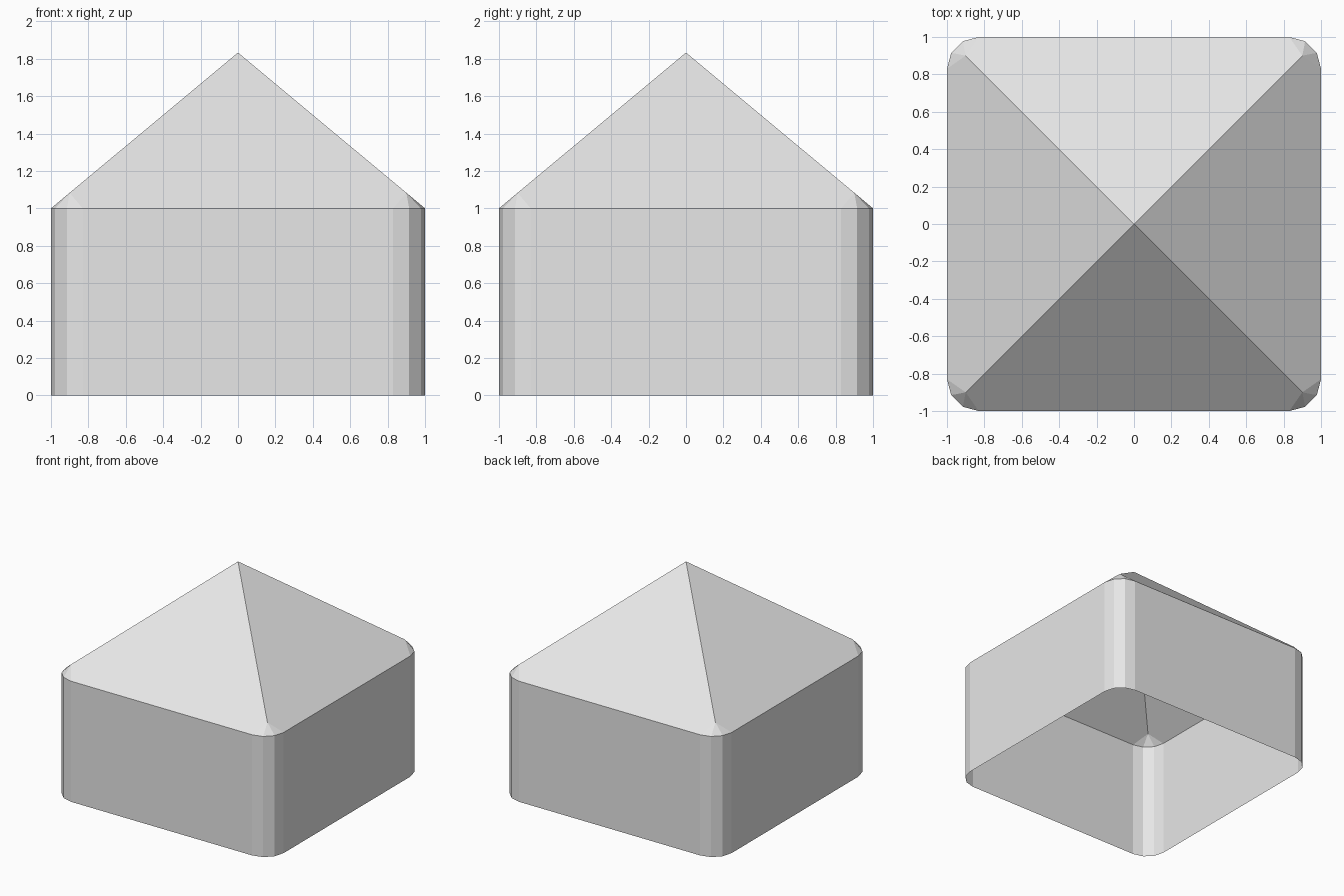
import bpy, bmesh
from math import sin, cos, pi

cube = bpy.data.objects.get("Cube")
if cube:
    bpy.data.objects.remove(cube)

HALF, RADIUS, STEPS = 1.0, 0.17, 3
WALL_TOP, APEX, HIP = 1.0, 1.833, 0.9

grey = bpy.data.materials.new("plain_grey")
grey.use_nodes = True
COLOR = (0.8, 0.8, 0.8, 1)
grey.diffuse_color = COLOR
grey.node_tree.nodes["Principled BSDF"].inputs["Base Color"].default_value = COLOR


def rounded_square():
    """Outline, counter-clockwise, corner by corner from (+x, +y)."""
    points = []
    for quarter in range(4):
        mid = pi / 4 + quarter * pi / 2
        cx = (HALF - RADIUS) * (1 if cos(mid) > 0 else -1)
        cy = (HALF - RADIUS) * (1 if sin(mid) > 0 else -1)
        for i in range(STEPS + 1):
            a = (quarter + i / STEPS) * pi / 2
            points.append((cx + RADIUS * cos(a), cy + RADIUS * sin(a)))
    return points


def make_object(name, bm):
    mesh = bpy.data.meshes.new(name)
    bm.to_mesh(mesh)
    bm.free()
    mesh.materials.append(grey)
    obj = bpy.data.objects.new(name, mesh)
    bpy.context.collection.objects.link(obj)


outline = rounded_square()
count = len(outline)

# Walls: open sheet with rounded corners, no floor
bm = bmesh.new()
low = [bm.verts.new((x, y, 0)) for x, y in outline]
high = [bm.verts.new((x, y, WALL_TOP)) for x, y in outline]
for i in range(count):
    j = (i + 1) % count
    bm.faces.new((low[i], low[j], high[j], high[i]))
make_object("walls", bm)

# Roof: four sloping sides, with a small fan at each rounded corner
bm = bmesh.new()
eave = [bm.verts.new((x, y, WALL_TOP)) for x, y in outline]
apex = bm.verts.new((0, 0, APEX))
hip_z = APEX - (APEX - WALL_TOP) * HIP / HALF
hips = [bm.verts.new((HIP * sx, HIP * sy, hip_z))
        for sx, sy in ((1, 1), (-1, 1), (-1, -1), (1, -1))]
for q in range(4):
    first = q * (STEPS + 1)
    for i in range(first, first + STEPS):
        bm.faces.new((eave[i], eave[i + 1], hips[q]))
    after = (q + 1) % 4
    last, start = eave[first + STEPS], eave[after * (STEPS + 1)]
    bm.faces.new((last, start, hips[after], apex, hips[q]))
make_object("roof", bm)
